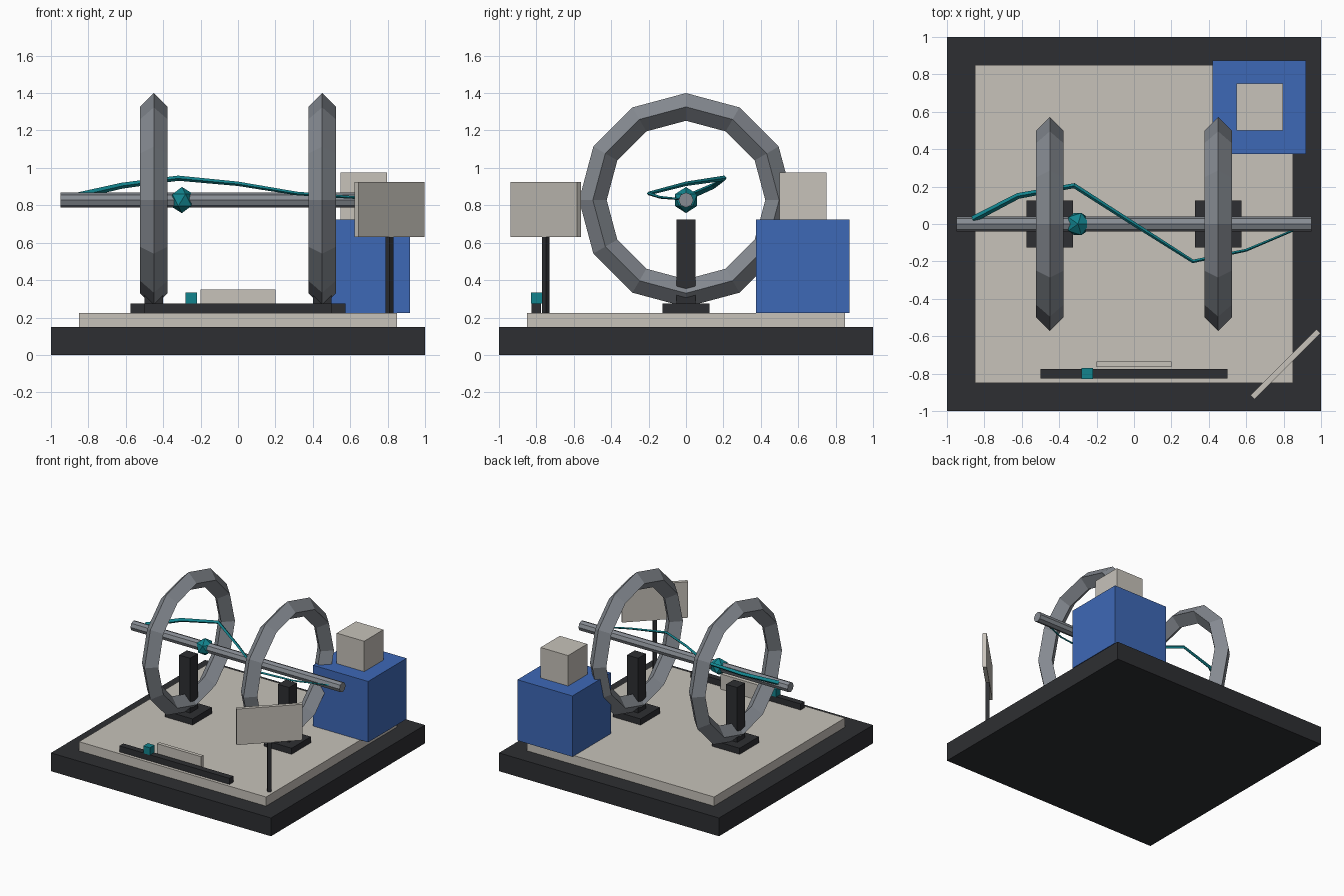
import bpy
from math import pi

if "Cube" in bpy.data.objects:
    bpy.data.objects.remove(bpy.data.objects["Cube"])


def mat(name, rgb):
    m = bpy.data.materials.new(name)
    m.diffuse_color = (*rgb, 1)
    m.use_nodes = True
    m.node_tree.nodes["Principled BSDF"].inputs["Base Color"].default_value = m.diffuse_color
    return m


DARK = mat("dark", (0.027, 0.028, 0.032))
BEIGE = mat("beige", (0.57, 0.54, 0.49))
BLUE = mat("blue", (0.048, 0.14, 0.47))
TEAL = mat("teal", (0.006, 0.23, 0.27))
STEEL = mat("steel", (0.24, 0.26, 0.29))
AXIS_Z = 0.828


def finish(name, m):
    o = bpy.context.object
    o.name = name
    o.data.materials.append(m)
    return o


def box(name, m, x, y, z0, sx, sy, sz, rot=0):
    """Box standing on height z0."""
    bpy.ops.mesh.primitive_cube_add(size=1, location=(x, y, z0 + sz / 2), rotation=(0, 0, rot))
    bpy.context.object.scale = (sx, sy, sz)
    return finish(name, m)


# Base and deck
box("base", DARK, 0, 0, 0, 2, 2, 0.15)
box("deck", BEIGE, 0, 0, 0.15, 1.7, 1.7, 0.075)

# Two rings with their feet and posts
for side, x in (("left", -0.45), ("right", 0.45)):
    box(side + "_foot", DARK, x, 0, 0.225, 0.25, 0.25, 0.05)
    box(side + "_post", DARK, x, 0, 0.275, 0.1, 0.1, 0.45)
    bpy.ops.mesh.primitive_torus_add(major_segments=12, minor_segments=4, major_radius=0.498,
                                     minor_radius=0.074, location=(x, 0, AXIS_Z), rotation=(0, pi / 2, 0))
    finish(side + "_ring", STEEL)

# Rod through the rings, with bead
bpy.ops.mesh.primitive_cylinder_add(vertices=8, radius=0.04, depth=1.9,
                                    location=(0, 0, AXIS_Z), rotation=(0, pi / 2, 0))
finish("rod", STEEL)
bpy.ops.mesh.primitive_ico_sphere_add(subdivisions=1, radius=0.07, location=(-0.3, 0, AXIS_Z))
finish("bead", TEAL)

# Tapering wave strand along the rod
path = [(-0.86, 0.025, 0.85), (-0.62, 0.15, 0.905), (-0.32, 0.205, 0.945), (0, 0, 0.915),
        (0.315, -0.2, 0.863), (0.6, -0.14, 0.843), (0.85, -0.035, 0.833)]
curve = bpy.data.curves.new("wave_strand", 'CURVE')
curve.dimensions = '3D'
curve.bevel_depth = 0.018
curve.bevel_resolution = 0
curve.use_fill_caps = True
spline = curve.splines.new('POLY')
spline.points.add(len(path) - 1)
for i, (pt, co) in enumerate(zip(spline.points, path)):
    pt.co = (*co, 1)
    pt.radius = 1 - 0.115 * i
strand = bpy.data.objects.new("wave_strand", curve)
bpy.context.collection.objects.link(strand)
bpy.ops.object.select_all(action='DESELECT')
strand.select_set(True)
bpy.context.view_layer.objects.active = strand
bpy.ops.object.convert(target='MESH')
finish("wave_strand", TEAL)
for p in bpy.context.object.data.polygons:
    p.use_smooth = False

# Cabinet with box on top
box("cabinet", BLUE, 0.67, 0.625, 0.225, 0.5, 0.5, 0.5)
box("cabinet_top_box", BEIGE, 0.672, 0.625, 0.725, 0.25, 0.25, 0.25)

# Slider rail, knob and scale plate
box("slider_rail", DARK, 0, -0.8, 0.225, 1.0, 0.05, 0.05)
box("slider_knob", TEAL, -0.25, -0.8, 0.275, 0.06, 0.06, 0.06)
box("scale_plate", BEIGE, 0, -0.75, 0.225, 0.4, 0.03, 0.125)

# Angled board on a pole
box("board_pole", DARK, 0.81, -0.75, 0.225, 0.03, 0.028, 0.405, pi / 4)
box("board", BEIGE, 0.81, -0.75, 0.63, 0.5, 0.03, 0.295, pi / 4)
